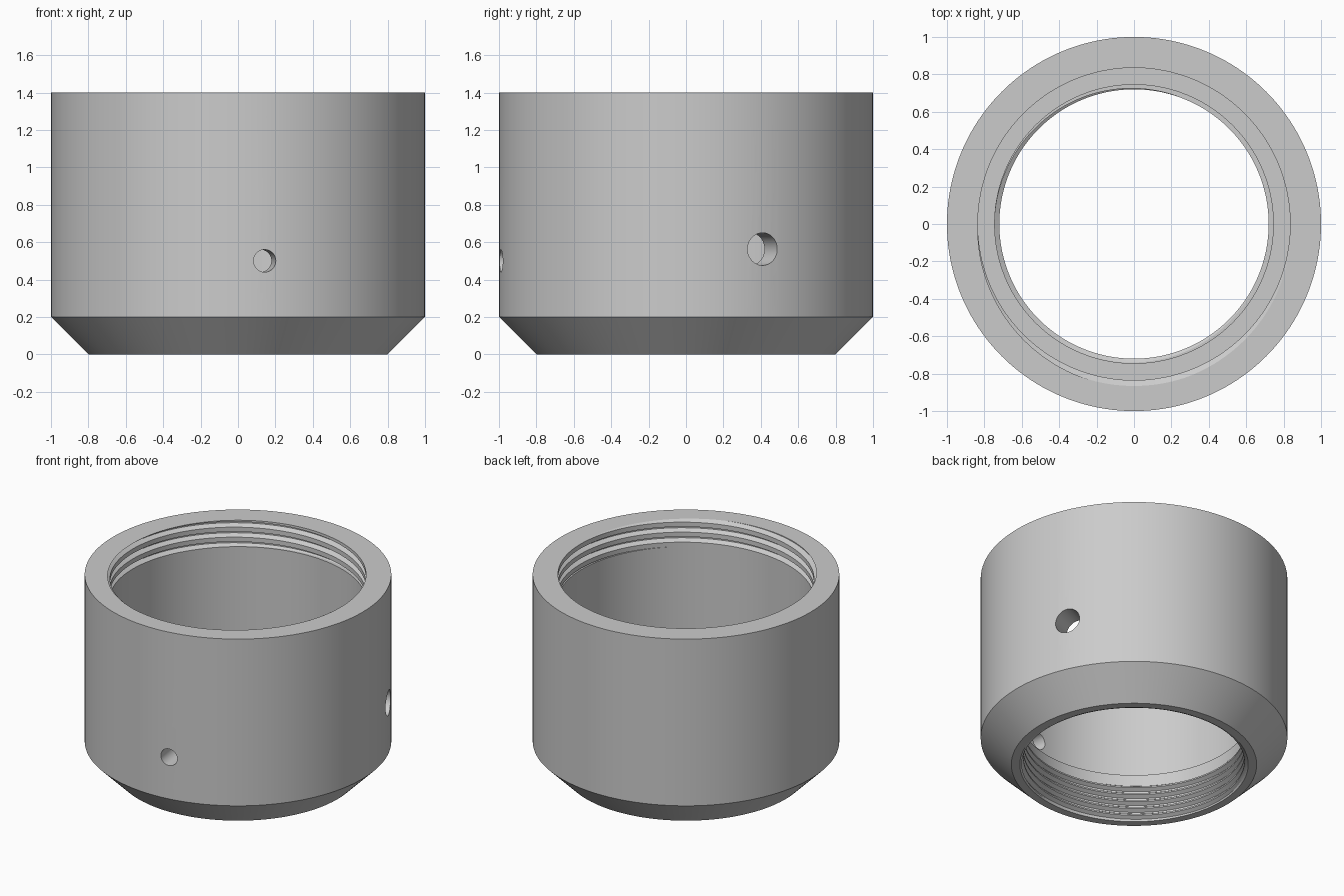
import bpy, bmesh, math
from mathutils import Vector

cube = bpy.data.objects.get("Cube")
if cube:
    bpy.data.objects.remove(cube, do_unlink=True)

SEGMENTS = 160

grey = bpy.data.materials.new("machined_grey")
grey.use_nodes = True
colour = (0.6, 0.6, 0.6, 1)
grey.diffuse_color = colour
grey.node_tree.nodes["Principled BSDF"].inputs["Base Color"].default_value = colour


def wave(t, shape):
    """Radius of the thread at t pitches along the axis."""
    t %= 1
    for (a, ra), (b, rb) in zip(shape, shape[1:]):
        if a <= t <= b:
            return ra + (rb - ra) * (t - a) / (b - a)
    return shape[0][1]


def thread(turn, low, high, pitch, base, shape):
    """Thread section at one angle, from high to low, cut flat at both ends."""
    start = base + pitch * turn
    first = math.floor((low - base) / pitch) - 2
    last = math.ceil((high - base) / pitch) + 1
    points = []
    for k in range(last, first - 1, -1):
        for t, _ in reversed(shape[:-1]):
            z = min(high, max(low, start + (k + t) * pitch))
            points.append((wave((z - start) / pitch, shape), z))
    return points


# Thread tooth shapes: position along the pitch, radius
top_shape = [(0, 0.835), (0.46, 0.835), (0.7, 0.866), (0.8, 0.866), (1, 0.835)]
low_shape = [(0, 0.72), (0.2, 0.72), (0.5, 0.745), (0.7, 0.745), (1, 0.72)]


def section(turn):
    top = thread(turn, 1.21, 1.4, 0.072, 1.4 - 0.072 * 1.5, top_shape)
    low = thread(turn, 0.012, 0.27, 0.052, 0, low_shape)
    return ([(0.8, 0), (1, 0.2), (1, 1.4)] + top
            + [(0.835, 1.21), (0.835, 0.35), (0.745, 0.35), (0.745, 0.27)]
            + low + [(0.745, 0)])


# Threaded collar: the section swept around the axis
bm = bmesh.new()
columns = []
for i in range(SEGMENTS + 1):
    a = 2 * math.pi * i / SEGMENTS
    columns.append([bm.verts.new((r * math.cos(a), r * math.sin(a), z))
                    for r, z in section(i / SEGMENTS)])
for c, d in zip(columns, columns[1:]):
    for j in range(len(c)):
        k = (j + 1) % len(c)
        bm.faces.new((c[j], d[j], d[k], c[k]))
bmesh.ops.remove_doubles(bm, verts=bm.verts, dist=0.00002)
bmesh.ops.dissolve_degenerate(bm, edges=bm.edges, dist=0.00002)
bmesh.ops.recalc_face_normals(bm, faces=bm.faces)
mesh = bpy.data.meshes.new("threaded_collar")
bm.to_mesh(mesh)
bm.free()
collar = bpy.data.objects.new("threaded_collar", mesh)
bpy.context.collection.objects.link(collar)
mesh.materials.append(grey)


# Radial holes through the wall
def drill(angle, z, radius):
    way = Vector((math.cos(angle), math.sin(angle), 0))
    bpy.ops.mesh.primitive_cylinder_add(
        vertices=48, radius=radius, depth=0.6, location=way * 0.95 + Vector((0, 0, z)),
        rotation=way.to_track_quat('Z', 'Y').to_euler())
    cutter = bpy.context.object
    cutter.name = "hole_cutter"
    cutter.hide_render = True
    cutter.data.materials.append(grey)
    bpy.context.view_layer.objects.active = collar
    cut = collar.modifiers.new("hole", 'BOOLEAN')
    cut.operation = 'DIFFERENCE'
    cut.solver = 'EXACT'
    cut.object = cutter
    bpy.ops.object.modifier_apply(modifier=cut.name)
    bpy.data.objects.remove(cutter, do_unlink=True)


drill(math.atan2(-0.99, 0.143), 0.5, 0.06)
drill(math.atan2(0.41, 0.912), 0.563, 0.087)

bpy.ops.object.select_all(action='DESELECT')
collar.select_set(True)
bpy.context.view_layer.objects.active = collar
bpy.ops.object.shade_smooth_by_angle(angle=math.radians(25))
